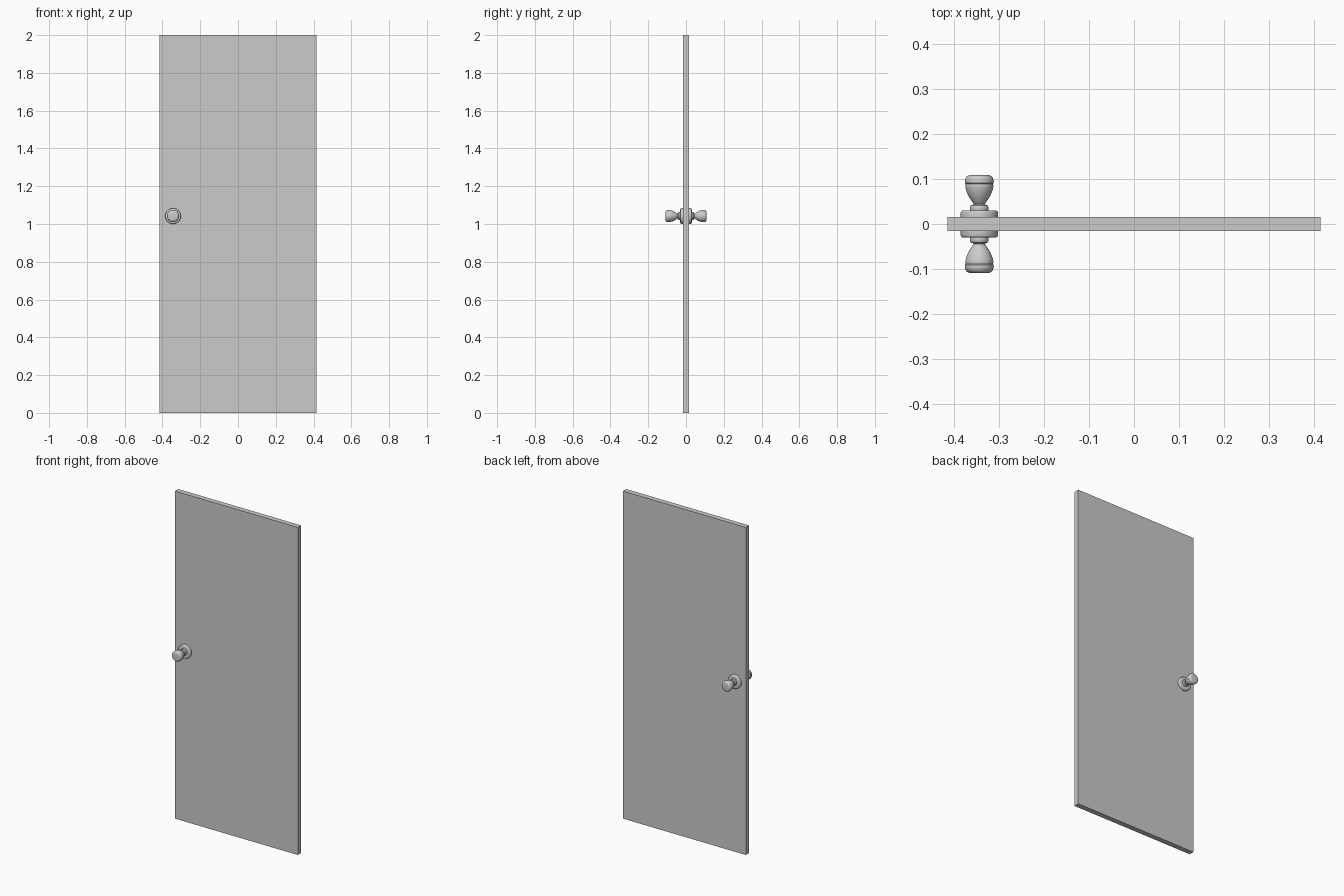
import bpy, bmesh, math
from mathutils import Matrix, Vector

if "Cube" in bpy.data.objects:
    bpy.data.objects.remove(bpy.data.objects["Cube"])

KNOB_X, KNOB_Z = -0.344, 1.042
SEGMENTS = 40


def box(name, size, centre):
    bm = bmesh.new()
    bmesh.ops.create_cube(bm, size=1)
    bmesh.ops.scale(bm, vec=size, verts=bm.verts)
    bmesh.ops.translate(bm, vec=centre, verts=bm.verts)
    return finish(name, bm)


def finish(name, bm):
    bmesh.ops.recalc_face_normals(bm, faces=bm.faces)
    mesh = bpy.data.meshes.new(name)
    bm.to_mesh(mesh)
    bm.free()
    obj = bpy.data.objects.new(name, mesh)
    bpy.context.collection.objects.link(obj)
    return obj


def lathe(name, profile, side):
    """Turn (radius, distance from door centre) around the y axis through the knob."""
    bm = bmesh.new()
    verts = [bm.verts.new((r, d * side, 0)) for r, d in profile]
    edges = [bm.edges.new(pair) for pair in zip(verts, verts[1:])]
    bmesh.ops.spin(bm, geom=verts + edges, cent=(0, 0, 0), axis=(0, 1, 0),
                   angle=math.tau, steps=SEGMENTS, use_duplicate=False)
    bmesh.ops.remove_doubles(bm, verts=bm.verts, dist=1e-5)
    bmesh.ops.translate(bm, vec=(KNOB_X, 0, KNOB_Z), verts=bm.verts)
    obj = finish(name, bm)
    bpy.ops.object.select_all(action='DESELECT')
    obj.select_set(True)
    bpy.context.view_layer.objects.active = obj
    bpy.ops.object.shade_smooth_by_angle(angle=math.radians(35))
    return obj


# Door panel
box("door_panel", (0.83, 0.032, 2.0), (0, 0, 1.0))

# Round backplate with softened rim
rosette = [(0, 0.0155), (0.0415, 0.0155), (0.0415, 0.025), (0.0405, 0.028),
           (0.038, 0.030), (0.034, 0.0305), (0, 0.0305)]

# Stepped collar, thin neck, flared bell and domed cap
handle = [(0, 0.030), (0.020, 0.030), (0.0205, 0.033), (0.0205, 0.038),
          (0.019, 0.041), (0.016, 0.042), (0.0135, 0.043), (0.0125, 0.045),
          (0.014, 0.047), (0.017, 0.051), (0.021, 0.057), (0.0245, 0.063),
          (0.0275, 0.070), (0.0298, 0.077), (0.031, 0.083), (0.0312, 0.086),
          (0.0302, 0.0885), (0.0302, 0.0892), (0.0318, 0.091), (0.0322, 0.095),
          (0.0316, 0.099), (0.0298, 0.1035), (0.027, 0.1065), (0.023, 0.1083),
          (0.018, 0.109), (0, 0.1092)]

# Same knob set on both faces
for label, side in (("front", -1), ("back", 1)):
    lathe(f"{label}_rosette", rosette, side)
    lathe(f"{label}_knob", handle, side)
